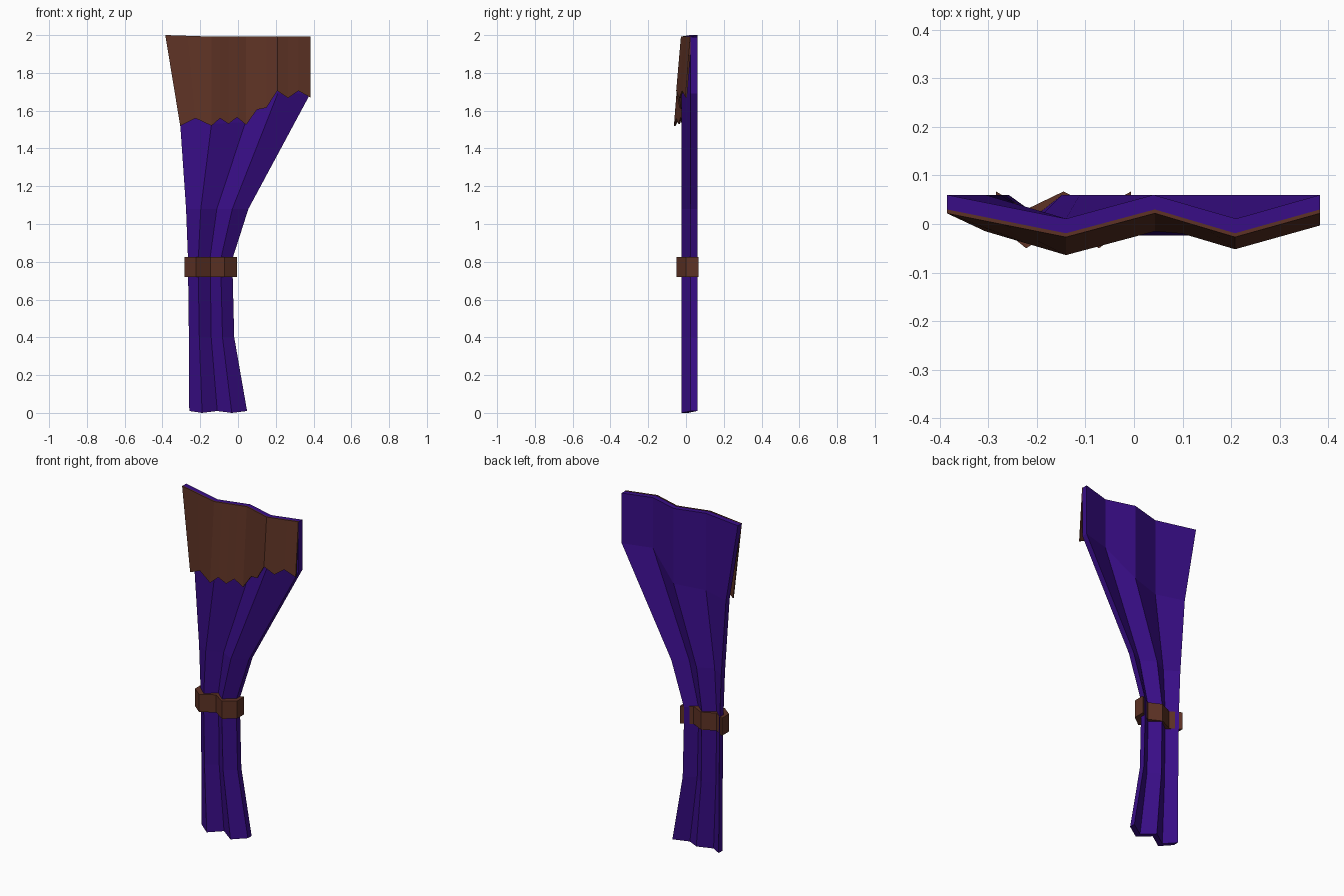
import bpy, bmesh

if "Cube" in bpy.data.objects:
    bpy.data.objects.remove(bpy.data.objects["Cube"])

def material(name, rgb):
    m = bpy.data.materials.new(name)
    m.diffuse_color = (*rgb, 1)
    m.use_nodes = True
    m.node_tree.nodes["Principled BSDF"].inputs["Base Color"].default_value = m.diffuse_color
    return m

purple = material("purple_cloth", (0.04, 0.004, 0.24))
brown = material("brown_cloth", (0.11, 0.032, 0.018))

def folded_slab(name, rows, mat):
    """Closed cloth slab; each row is a list of (x, y_front, y_back, z), top row first."""
    bm = bmesh.new()
    front = [[bm.verts.new((x, f, z)) for x, f, b, z in r] for r in rows]
    back = [[bm.verts.new((x, b, z)) for x, f, b, z in r] for r in rows]
    n, m = len(rows), len(rows[0])
    for side in (front, back):
        for i in range(n - 1):
            for j in range(m - 1):
                bm.faces.new((side[i][j], side[i + 1][j], side[i + 1][j + 1], side[i][j + 1]))
    # close the rim
    for i in (0, n - 1):
        for j in range(m - 1):
            bm.faces.new((front[i][j], front[i][j + 1], back[i][j + 1], back[i][j]))
    for j in (0, m - 1):
        for i in range(n - 1):
            bm.faces.new((front[i][j], front[i + 1][j], back[i + 1][j], back[i][j]))
    bmesh.ops.recalc_face_normals(bm, faces=bm.faces)
    me = bpy.data.meshes.new(name)
    bm.to_mesh(me)
    bm.free()
    me.materials.append(mat)
    ob = bpy.data.objects.new(name, me)
    bpy.context.collection.objects.link(ob)
    return ob

# Pleated curtain: fold positions per height, alternating back and forward
FRONT = [0.025, -0.024, 0.025, -0.024, 0.025]
BACK = [0.06, 0.011, 0.06, 0.011, 0.06]
curtain = [
    ([-0.385, -0.14, 0.04, 0.21, 0.383], [2.0, 1.99, 1.99, 1.99, 1.99]),
    ([-0.306, -0.14, 0.04, 0.21, 0.383], [1.53, 1.53, 1.54, 1.69, 1.69]),
    ([-0.275, -0.197, -0.112, -0.03, 0.055], [1.08] * 5),
    ([-0.265, -0.21, -0.148, -0.09, -0.028], [0.82] * 5),
    ([-0.264, -0.21, -0.146, -0.09, -0.028], [0.72] * 5),
    ([-0.26, -0.205, -0.142, -0.082, -0.02], [0.40] * 5),
    ([-0.258, -0.19, -0.11, -0.033, 0.048], [0.01, 0.0, 0.01, 0.0, 0.01]),
]
folded_slab("curtain", [list(zip(xs, FRONT, BACK, zs)) for xs, zs in curtain], purple)

# Valance: ragged lower hem, leaning forward from the curtain top
hem = [(-0.306, 1.52), (-0.225, 1.56), (-0.14, 1.52), (-0.095, 1.56), (-0.05, 1.53),
       (-0.005, 1.565), (0.043, 1.525), (0.1, 1.605), (0.15, 1.615), (0.208, 1.705),
       (0.265, 1.667), (0.32, 1.705), (0.383, 1.67)]
folds = [-0.306, -0.14, 0.043, 0.208, 0.383]

def fold_y(x):
    for k in range(4):
        if x <= folds[k + 1]:
            t = (x - folds[k]) / (folds[k + 1] - folds[k])
            return FRONT[k] + t * (FRONT[k + 1] - FRONT[k])
    return FRONT[-1]

top, bottom = [], []
for x, z in hem:
    y = fold_y(x)
    lean = 0.04 if x < 0.1 else 0.028
    tx = -0.385 + (x + 0.306) * 0.245 / 0.166 if x < -0.14 else x
    tz = 1.992 + max(0, -0.14 - x) * 0.05
    top.append((tx, y - 0.003, y + 0.005, tz))
    bottom.append((x, y - lean, y - lean + 0.008, z))
folded_slab("valance", [top, bottom], brown)

# Tie band, pleated with the curtain
bx = [-0.284, -0.222, -0.145, -0.072, -0.006]
bf = [0.0, -0.05, 0.0, -0.05, 0.0]
bb = [0.067, 0.03, 0.067, 0.03, 0.067]
folded_slab("tie_band", [list(zip(bx, bf, bb, [z] * 5)) for z in (0.825, 0.72)], brown)
